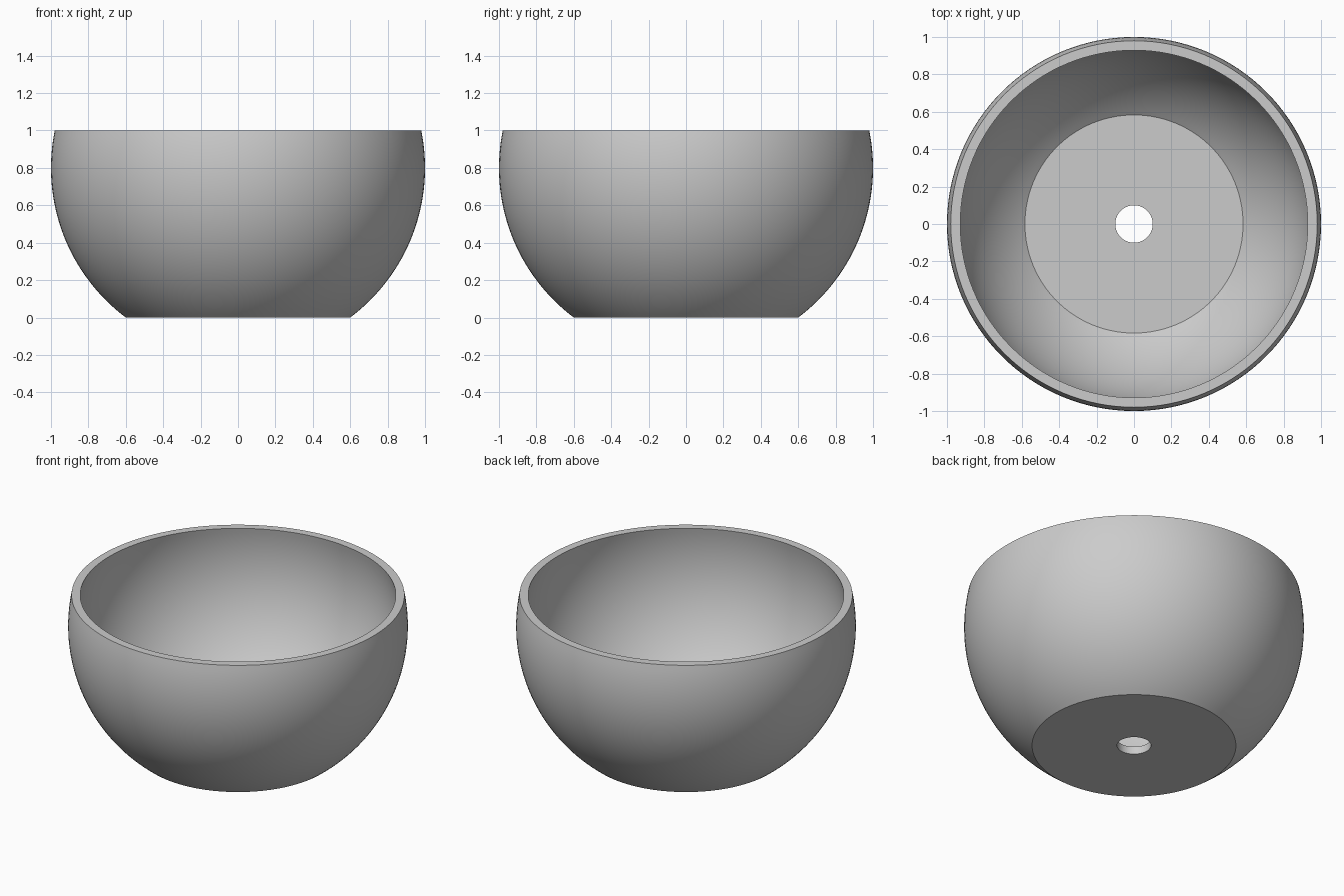
import bpy
import bmesh
import math
from mathutils import Vector

cube = bpy.data.objects.get("Cube")
if cube:
    bpy.data.objects.remove(cube, do_unlink=True)

CENTER_Z = 0.8      # height of the sphere centre
OUTER, INNER = 1.0, 0.95
RIM_Z, FLOOR_Z = 1.0, 0.05
HOLE = 0.1
ARC_STEPS, SPIN_STEPS = 32, 128


def sphere_arc(radius, z_start, z_end):
    """Profile points along a sphere between two heights."""
    a = math.asin((z_start - CENTER_Z) / radius)
    b = math.asin((z_end - CENTER_Z) / radius)
    angles = [a + (b - a) * i / ARC_STEPS for i in range(ARC_STEPS + 1)]
    return [Vector((radius * math.cos(t), 0, CENTER_Z + radius * math.sin(t)))
            for t in angles]


# Closed wall section: hole, base, outer wall, rim, inner wall, floor
profile = [Vector((HOLE, 0, FLOOR_Z)), Vector((HOLE, 0, 0))]
profile += sphere_arc(OUTER, 0, RIM_Z)
profile += sphere_arc(INNER, RIM_Z, FLOOR_Z)

# Turn the section around the vertical axis
bm = bmesh.new()
verts = [bm.verts.new(p) for p in profile]
edges = [bm.edges.new((v, verts[i - 1])) for i, v in enumerate(verts)]
bmesh.ops.spin(bm, geom=verts + edges, cent=(0, 0, 0), axis=(0, 0, 1),
               angle=math.tau, steps=SPIN_STEPS, use_duplicate=False)
bmesh.ops.remove_doubles(bm, verts=bm.verts[:], dist=0.0005)
bmesh.ops.recalc_face_normals(bm, faces=bm.faces[:])
mesh = bpy.data.meshes.new("bowl")
bm.to_mesh(mesh)
bm.free()

bowl = bpy.data.objects.new("bowl", mesh)
bpy.context.collection.objects.link(bowl)

# Plain grey finish
grey = bpy.data.materials.new("light grey")
grey.use_nodes = True
color = (0.6, 0.6, 0.6, 1)
grey.diffuse_color = color
grey.node_tree.nodes["Principled BSDF"].inputs["Base Color"].default_value = color
mesh.materials.append(grey)

# Smooth walls with crisp rim, base and hole edges
bpy.ops.object.select_all(action="DESELECT")
bowl.select_set(True)
bpy.context.view_layer.objects.active = bowl
bpy.ops.object.shade_smooth_by_angle(angle=math.radians(30))
